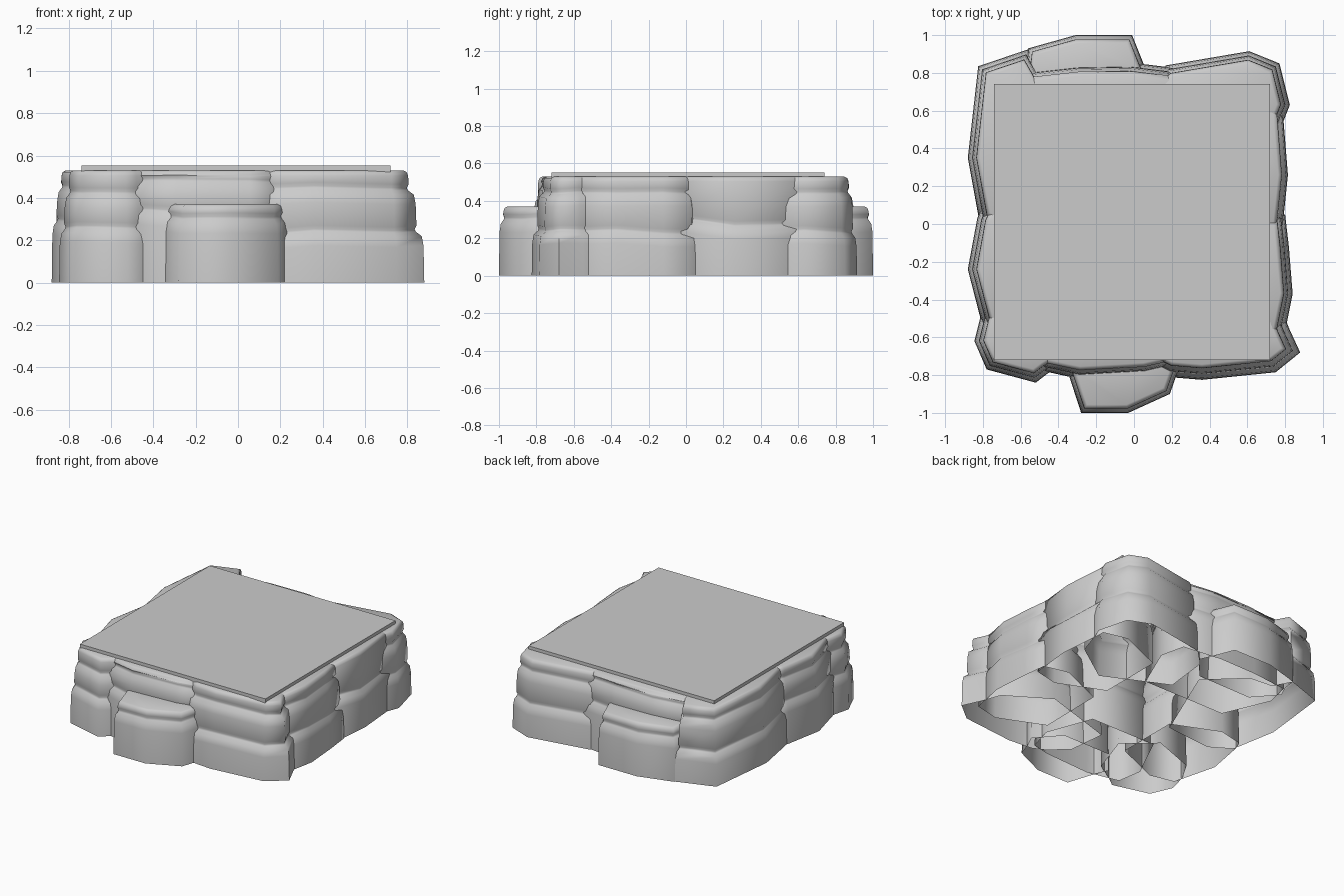
import bpy, bmesh, math, random
from mathutils import Vector

if "Cube" in bpy.data.objects:
    bpy.data.objects.remove(bpy.data.objects["Cube"])

random.seed(4)


def inset(pts, d):
    """Offset a counter-clockwise outline inward with mitred corners."""
    out = []
    for i, p in enumerate(pts):
        a = (p - pts[i - 1]).normalized()
        b = (pts[(i + 1) % len(pts)] - p).normalized()
        n = Vector((-a.y - b.y, a.x + b.x)).normalized()
        c = max(0.6, n.dot(Vector((-a.y, a.x))))
        out.append(p + n * d / c)
    return out


def stone(name, outer, push, bands, top=0.53, wobble=0.012, step=0.022):
    """Layered rock: visible outline + hidden inner side, lofted, open below."""
    outer = [Vector(p) for p in outer]
    d = Vector(push)
    first, last = outer[0], outer[-1]
    t = (last - first).normalized()
    pts = outer + [last + d * 0.35 + t * 0.04, last + d - t * 0.1,
                   first + d + t * 0.1, first + d * 0.35 - t * 0.04]
    # profile rows: height, inset, band index that wobbles the height
    rows = [(0, 0, None)]
    ins = 0.0
    for k, z in enumerate(bands):
        rows += [(z - 0.07, ins + 0.003, k), (z - 0.025, ins + 0.01, k),
                 (z - 0.004, ins + step + 0.003, k), (z + 0.008, ins + step + 0.007, k),
                 (z + 0.025, ins + step, k)]
        ins += step
    rows += [(top - 0.025, ins + 0.002, None), (top - 0.008, ins + 0.008, None),
             (top, ins + 0.022, None)]
    waves = [[random.uniform(-wobble, wobble) / (k + 1) for _ in pts]
             for k in range(len(bands))]
    bm = bmesh.new()
    rings = []
    for z, s, k in rows:
        ring = [bm.verts.new((p.x, p.y, z + (waves[k][i] if k is not None else 0)))
                for i, p in enumerate(inset(pts, s))]
        if rings:
            prev = rings[-1]
            for i in range(len(ring)):
                j = (i + 1) % len(ring)
                bm.faces.new((prev[i], prev[j], ring[j], ring[i]))
        rings.append(ring)
    bm.faces.new(rings[-1])
    me = bpy.data.meshes.new(name)
    bm.to_mesh(me)
    bm.free()
    ob = bpy.data.objects.new(name, me)
    bpy.context.collection.objects.link(ob)
    bpy.ops.object.select_all(action='DESELECT')
    ob.select_set(True)
    bpy.context.view_layer.objects.active = ob
    bpy.ops.object.shade_smooth_by_angle(angle=math.radians(75))
    return ob


# Front row
stone("front_left_stone", [(-.81, -.48), (-.845, -.62), (-.78, -.77), (-.52, -.84), (-.455, -.79)],
      (.32, .32), (.265, .425))
stone("front_middle_stone", [(-.52, -.77), (-.29, -.82), (.06, -.80), (.19, -.77)],
      (.03, .5), (.34, .48))
stone("front_right_stone", [(.10, -.77), (.18, -.81), (.36, -.825), (.75, -.785), (.88, -.68), (.82, -.55)],
      (-.25, .35), (.235, .445), step=.03)
stone("front_low_stone", [(-.345, -.80), (-.28, -1.0), (-.03, -1.0), (.19, -.90), (.225, -.80)],
      (0, .25), (.305,), top=.37, wobble=.006)

# Right side
stone("right_front_stone", [(.79, -.62), (.84, -.37), (.82, -.12), (.80, .05)],
      (-.5, 0), (.235, .445))
stone("right_back_stone", [(.785, -.03), (.815, .26), (.785, .63)],
      (-.5, 0), (.285,), wobble=.02, step=.03)

# Back row
stone("back_right_stone", [(.79, .54), (.825, .63), (.77, .85), (.61, .915), (.17, .84)],
      (-.25, -.4), (.235, .445))
stone("back_middle_stone", [(.27, .82), (-.02, .855), (-.30, .85), (-.57, .82)],
      (0, -.5), (.34, .48))
stone("back_low_stone", [(.05, .85), (-.01, 1.0), (-.31, 1.0), (-.56, .93), (-.57, .84)],
      (0, -.25), (.305,), top=.37, wobble=.006)

# Left side
stone("back_left_stone", [(-.49, .80), (-.56, .925), (-.825, .835), (-.88, .35), (-.82, .02)],
      (.45, -.15), (.235, .445))
stone("left_stone", [(-.80, .10), (-.83, .03), (-.88, -.24), (-.80, -.55)],
      (.5, 0), (.285, .45))

# Flat slab on top
bpy.ops.mesh.primitive_cube_add(size=1, location=(-.01, .01, .515))
slab = bpy.context.object
slab.name = "top_slab"
slab.scale = (1.46, 1.46, .075)
